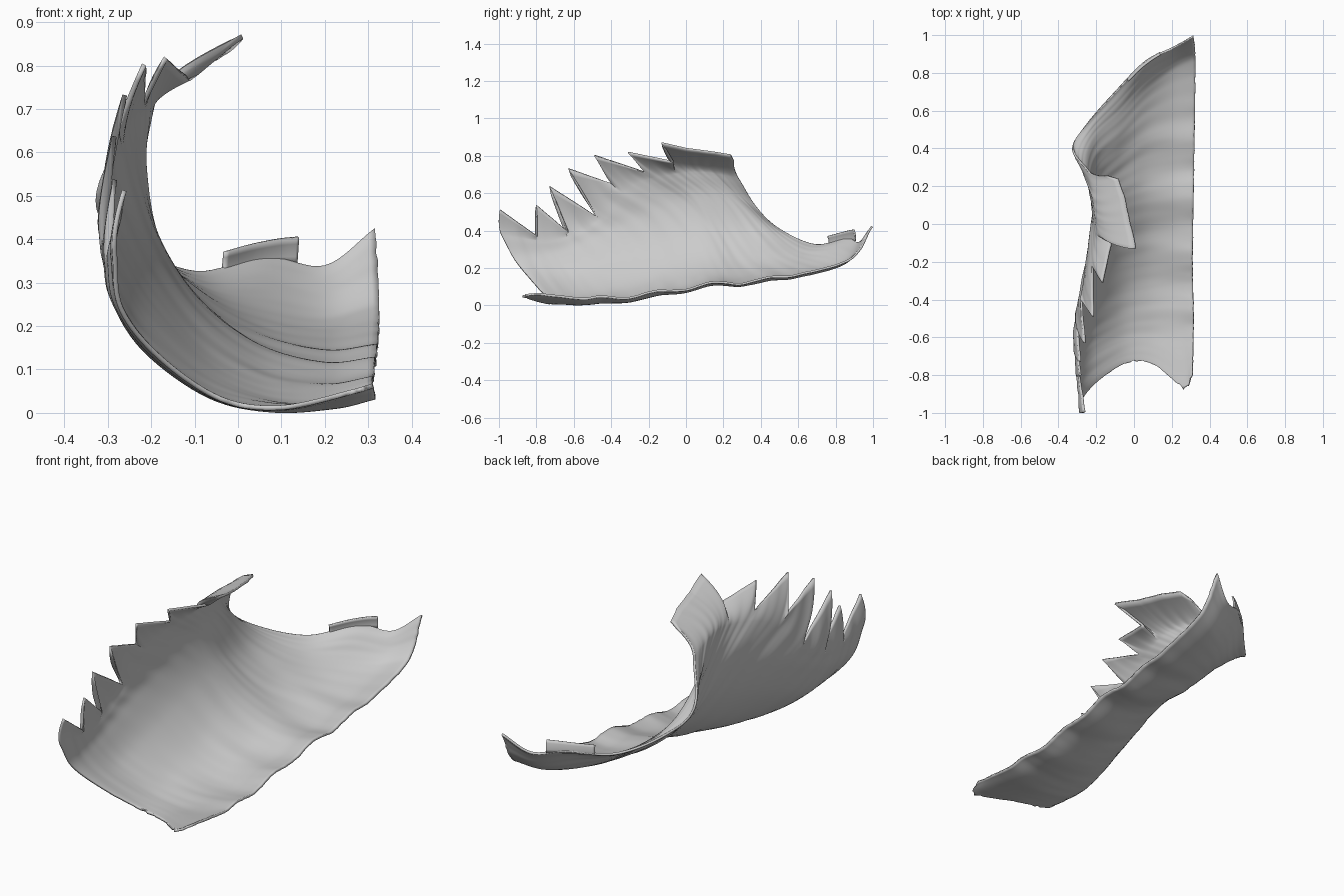
import bpy, math
from mathutils import Vector, noise

if "Cube" in bpy.data.objects:
    bpy.data.objects.remove(bpy.data.objects["Cube"])

# Cross-sections of the shell, each from the right rim round to the root of the teeth
front_edge = [(.31, -.80, .06), (.26, -.865, .045), (.10, -.74, .01), (-.04, -.735, .03),
              (-.18, -.82, .125), (-.27, -.915, .24), (-.285, -.985, .37)]
section_1 = [(.315, -.5, .035), (.22, -.5, .012), (.08, -.51, .008), (-.07, -.53, .045),
             (-.22, -.6, .155), (-.29, -.67, .27), (-.305, -.71, .345)]
section_2 = [(.31, -.2, .06), (.2, -.2, .04), (.06, -.21, .05), (-.08, -.24, .12),
             (-.205, -.31, .25), (-.28, -.4, .38), (-.305, -.48, .44)]
section_3 = [(.315, .13, .11), (.2, .13, .10), (.05, .12, .14), (-.085, .08, .24),
             (-.18, .02, .375), (-.235, -.1, .52), (-.255, -.28, .64)]
section_4 = [(.32, .45, .14), (.2, .43, .125), (.05, .39, .16), (-.085, .31, .245),
             (-.188, .22, .385), (-.218, .1, .57), (-.2, -.06, .70)]
section_5 = [(.325, .86, .235), (.2, .8, .205), (.06, .7, .225), (-.07, .56, .27),
             (-.21, .43, .385), (-.255, .28, .55), (-.21, .1, .71)]
back_edge = [(.315, .995, .42), (.2, .93, .335), (.06, .86, .355), (-.1, .7, .32),
             (-.25, .53, .385), (-.325, .4, .49), (-.24, .28, .68)]
sections = [front_edge, section_1, section_2, section_3, section_4, section_5, back_edge]

# Saw-tooth upper rim: position along the shell, then the point in space
teeth = [(0, (-.26, -.995, .51)), (.65, (-.29, -.8, .37)), (.75, (-.285, -.8, .535)),
         (1.3, (-.305, -.63, .39)), (1.4, (-.285, -.73, .635)), (2.1, (-.305, -.48, .475)),
         (2.2, (-.26, -.63, .73)), (2.75, (-.28, -.4, .65)), (2.85, (-.215, -.49, .80)),
         (3.5, (-.22, -.22, .71)), (3.6, (-.165, -.31, .815)), (4.1, (-.11, -.07, .765)),
         (4.25, (.01, -.13, .865)), (4.7, (-.02, 0, .835)), (5.3, (-.05, .15, .815)),
         (5.7, (-.085, .24, .80)), (6, (-.14, .255, .775))]


def spline(pts, t):
    """Smooth curve through the points, t counted in points."""
    p = [Vector(q) for q in pts]
    p = [2 * p[0] - p[1]] + p + [2 * p[-1] - p[-2]]
    i = min(int(t), len(pts) - 2)
    f = t - i
    a, b, c, d = p[i:i + 4]
    return 0.5 * (2 * b + (c - a) * f + (2 * a - 5 * b + 4 * c - d) * f * f
                  + (3 * b - a - 3 * c + d) * f ** 3)


def zigzag(u):
    for (u0, a), (u1, b) in zip(teeth, teeth[1:]):
        if u <= u1 + 1e-6:
            return Vector(a).lerp(Vector(b), (u - u0) / (u1 - u0))
    return Vector(teeth[-1][1])


def grid_object(name, columns, thickness):
    """Skin a list of equally long point columns and give it thickness."""
    n = len(columns[0])
    verts = [p for col in columns for p in col]
    faces = [(i * n + j, (i + 1) * n + j, (i + 1) * n + j + 1, i * n + j + 1)
             for i in range(len(columns) - 1) for j in range(n - 1)]
    mesh = bpy.data.meshes.new(name)
    mesh.from_pydata(verts, [], faces)
    ob = bpy.data.objects.new(name, mesh)
    bpy.context.collection.objects.link(ob)
    mod = ob.modifiers.new("thickness", 'SOLIDIFY')
    mod.thickness, mod.offset = thickness, 0
    bpy.ops.object.select_all(action='DESELECT')
    bpy.context.view_layer.objects.active = ob
    ob.select_set(True)
    bpy.ops.object.shade_smooth_by_angle(angle=math.radians(40))
    return ob


# Shell with toothed rim
PER, ROWS, TOOTH_ROWS = 40, 48, 10
columns = []
for k in range(6 * PER + 1):
    u = k / PER
    section = [spline([s[j] for s in sections], u) for j in range(7)]
    col = [spline(section, 6 * r / ROWS) for r in range(ROWS + 1)]
    # teeth continue the curve of the wall, then bend to their tips
    root, tip = col[-1].copy(), zigzag(u)
    bend = root + (root - col[-3]).normalized() * (tip - root).length * 0.4
    for r in range(1, TOOTH_ROWS + 1):
        f = r / TOOTH_ROWS
        col.append(root * (1 - f) ** 2 + bend * 2 * f * (1 - f) + tip * f * f)
    # fine streaks up the wall and cross ridges on the floor
    for r, p in enumerate(col):
        w = noise.noise(Vector((u * 5, r * 0.06, 3)))
        p.x += 0.004 * w * min(1, r / 10)
        p.z += 0.003 * w * max(0, 1 - r / 30)
        fade = max(0, 1 - r / 24) * max(0, min(1, (0.65 - abs(p.y)) / 0.2))
        p.z += 0.010 * fade * math.cos(2 * math.pi * (p.y - 0.14) / 0.3)
    col[0].x += 0.003 * noise.noise(Vector((u * 9, 0, 0)))
    columns.append(col)
# ragged front rim of the floor
for r in range(30):
    columns[0][r].y += 0.015 * noise.noise(Vector((r * 0.7, 5, 1)))
low = min(p.z for c in columns for p in c) - 0.005
for c in columns:
    for p in c:
        p.z -= low
grid_object("toothed_shell", columns, 0.011)

# Small upturned flap growing out of the back rim
base = [(-.035, .765, .325), (.03, .83, .338), (.09, .877, .345), (.135, .905, .345)]
flap = []
for k in range(25):
    b = spline(base, k / 8)
    rise = 0.045 + 0.015 * k / 24
    flap.append([b + Vector((0.004 * f, 0.008 * f * (1 - 2 * f), rise * f))
                 for f in (0, .25, .5, .75, 1)])
grid_object("rim_flap", flap, 0.008)
